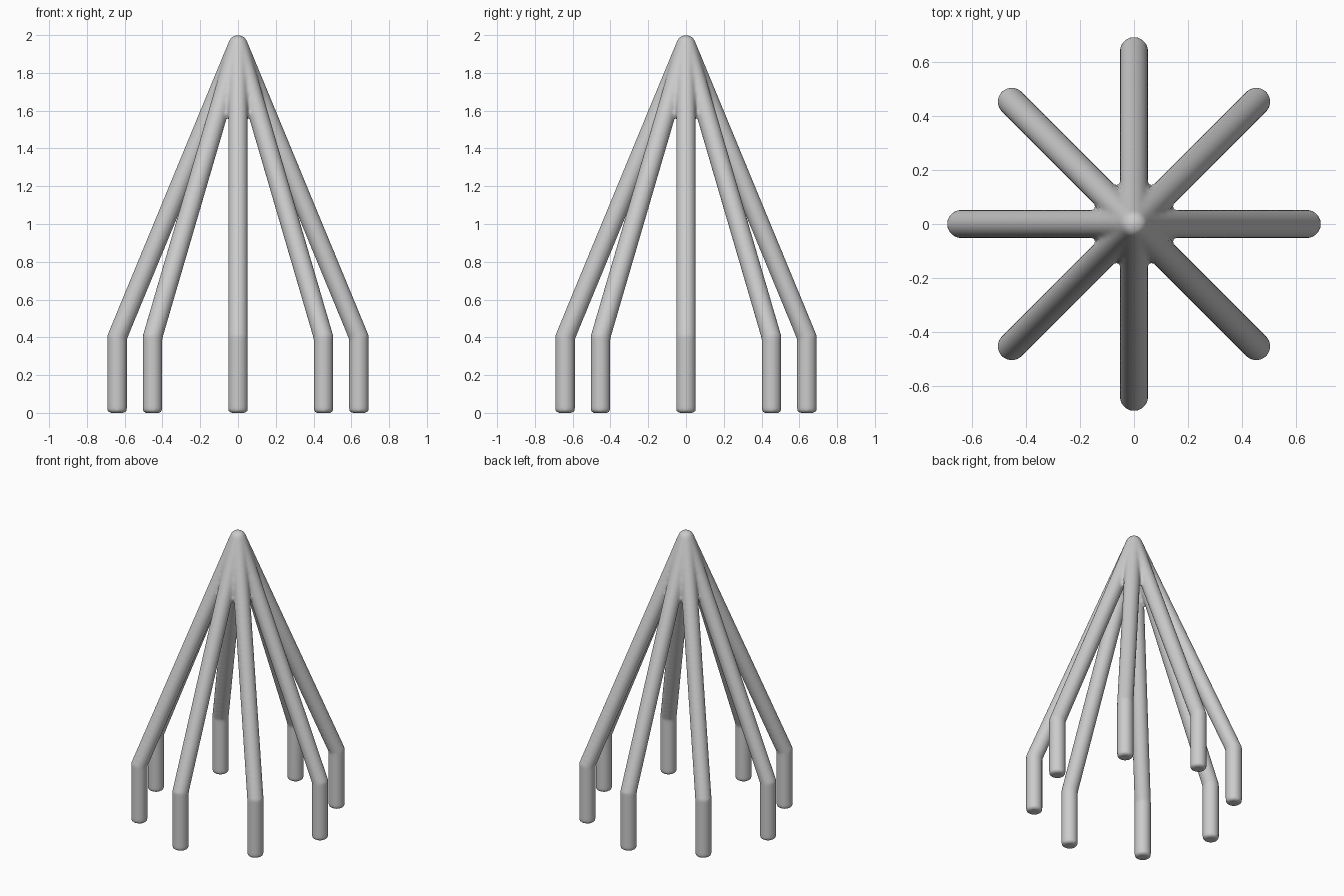
import bpy, bmesh
from math import atan2, cos, pi, sin, tau
from mathutils import Matrix, Vector

if "Cube" in bpy.data.objects:
    bpy.data.objects.remove(bpy.data.objects["Cube"])

LEGS, SIDES = 8, 32
RADIUS = 0.052      # tube thickness
SPREAD = 0.64       # distance of each foot from the centre
KNEE = 0.4          # height of the bend
APEX = 2 - RADIUS   # centre of the rounded tip
LEAN = atan2(SPREAD, APEX - KNEE)

grey = bpy.data.materials.new("plain grey")
grey.use_nodes = True
grey.diffuse_color = (0.6, 0.6, 0.6, 1)
grey.node_tree.nodes["Principled BSDF"].inputs["Base Color"].default_value = grey.diffuse_color


def ring(bm, centre, tilt, width, depth, turn):
    """Loop of vertices across the tube, tilted inward and turned about z."""
    rot = Matrix.Rotation(-tilt, 3, "Y")
    loop = []
    for i in range(SIDES):
        a = tau * i / SIDES
        p = rot @ Vector((depth * cos(a), width * sin(a), 0)) + centre
        loop.append(bm.verts.new(turn @ p))
    return loop


def add_leg(bm, turn):
    """Upright foot, mitred knee and leaning tube with a domed end."""
    foot, knee, tip = (Vector((SPREAD, 0, 0)), Vector((SPREAD, 0, KNEE)),
                       Vector((0, 0, APEX)))
    along = (tip - knee).normalized()
    loops = []
    for inset, z in ((0.014, 0), (0.004, 0.005), (0, 0.015)):
        r = RADIUS - inset
        loops.append(ring(bm, foot + Vector((0, 0, z)), 0, r, r, turn))
    loops.append(ring(bm, knee, LEAN / 2, RADIUS, RADIUS / cos(LEAN / 2), turn))
    for i in range(8):
        a = i / 8 * pi / 2
        r = RADIUS * cos(a)
        loops.append(ring(bm, tip + along * RADIUS * sin(a), LEAN, r, r, turn))
    for low, high in zip(loops, loops[1:]):
        for i in range(SIDES):
            j = (i + 1) % SIDES
            bm.faces.new((low[i], low[j], high[j], high[i]))
    bm.faces.new(loops[0][::-1])
    bm.faces.new(loops[-1])


# Eight legs meeting at the top
bm = bmesh.new()
for n in range(LEGS):
    add_leg(bm, Matrix.Rotation(tau * n / LEGS, 3, "Z"))
bmesh.ops.recalc_face_normals(bm, faces=bm.faces)
mesh = bpy.data.meshes.new("leg_frame")
bm.to_mesh(mesh)
bm.free()
mesh.materials.append(grey)
frame = bpy.data.objects.new("leg_frame", mesh)
bpy.context.collection.objects.link(frame)

# Fuse the legs into one skin with softened joints
fuse = frame.modifiers.new("fuse", "REMESH")
fuse.mode = "VOXEL"
fuse.voxel_size = 0.01
fuse.use_smooth_shade = True
soften = frame.modifiers.new("soften", "SMOOTH")
soften.factor = 0.5
soften.iterations = 3
